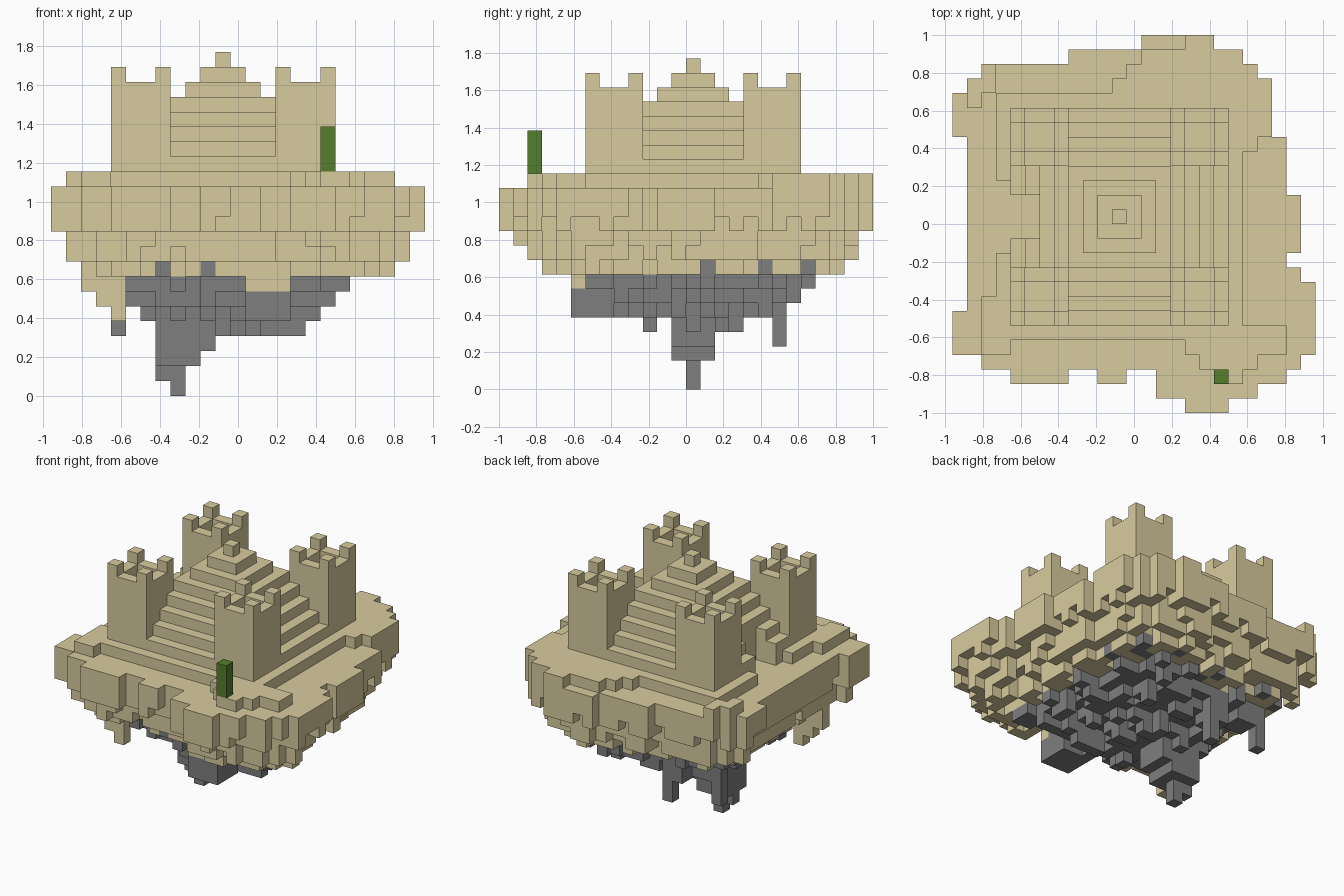
import bpy
import bmesh
import math
import random

random.seed(4)
CELL = 1 / 13

if "Cube" in bpy.data.objects:
    bpy.data.objects.remove(bpy.data.objects["Cube"], do_unlink=True)


def make_material(name, color):
    material = bpy.data.materials.new(name)
    material.diffuse_color = (*color, 1)
    material.use_nodes = True
    shader = material.node_tree.nodes["Principled BSDF"]
    shader.inputs["Base Color"].default_value = (*color, 1)
    return material


sand = make_material("sand", (0.69, 0.60, 0.345))
rock = make_material("grey rock", (0.21, 0.21, 0.21))
leaf = make_material("leaf green", (0.09, 0.205, 0.025))


def to_world(column, row, level):
    return (column * CELL - 12.5 * CELL, row * CELL - 1, level * CELL)


def build_blocks(name, filled, materials, pick=lambda cell: 0):
    """Turn a set of grid cells into one mesh of their exposed faces."""
    bm = bmesh.new()
    corners = {}

    def vertex(point):
        if point not in corners:
            corners[point] = bm.verts.new(to_world(*point))
        return corners[point]

    for cell in sorted(filled):
        for axis in range(3):
            for side in (0, 1):
                neighbour = list(cell)
                neighbour[axis] += 2 * side - 1
                if tuple(neighbour) in filled:
                    continue
                u, v = (axis + 1) % 3, (axis + 2) % 3
                loop = []
                for du, dv in ((0, 0), (1, 0), (1, 1), (0, 1)):
                    point = list(cell)
                    point[axis] += side
                    point[u] += du
                    point[v] += dv
                    loop.append(vertex(tuple(point)))
                face = bm.faces.new(loop if side else loop[::-1])
                face.material_index = pick(cell)
    # Merge flat runs of cells into large clean faces
    bmesh.ops.dissolve_limit(bm, angle_limit=math.radians(1), verts=bm.verts[:],
                             edges=bm.edges[:], delimit={"MATERIAL"})
    mesh = bpy.data.meshes.new(name)
    bm.to_mesh(mesh)
    bm.free()
    for material in materials:
        mesh.materials.append(material)
    obj = bpy.data.objects.new(name, mesh)
    bpy.context.collection.objects.link(obj)
    return obj


def box(x0, x1, y0, y1, z0, z1):
    return {(x, y, z) for x in range(x0, x1) for y in range(y0, y1) for z in range(z0, z1)}


def footprint(spans):
    """Spans are first row, end row, first column, end column."""
    return {(x, y) for y0, y1, x0, x1 in spans for y in range(y0, y1) for x in range(x0, x1)}


# Island outline and its raised terrace
outline = footprint([
    (0, 1, 16, 19), (1, 2, 14, 21), (2, 3, 4, 8), (2, 3, 10, 12), (2, 3, 14, 23),
    (3, 4, 2, 24), (4, 7, 0, 25), (7, 9, 1, 25), (9, 10, 1, 24), (10, 11, 1, 23),
    (11, 15, 1, 24), (15, 19, 1, 23), (19, 22, 0, 22), (22, 23, 1, 22),
    (23, 24, 2, 21), (24, 25, 8, 20), (25, 26, 13, 18)])
terrace = footprint([
    (2, 3, 18, 20), (3, 4, 17, 21), (4, 5, 2, 4), (4, 5, 16, 23), (5, 6, 2, 23),
    (6, 8, 2, 20), (8, 11, 3, 20), (11, 12, 4, 20), (12, 15, 6, 20), (15, 16, 4, 20),
    (16, 18, 3, 20), (18, 19, 3, 21), (19, 22, 3, 22), (22, 23, 11, 22),
    (23, 24, 12, 21), (24, 25, 13, 20), (25, 26, 16, 18),
    (21, 23, 1, 2), (22, 24, 2, 3)])

# Distance of every column from the rim
depth = {}
remaining = set(outline)
ring = 0
while remaining:
    rim = {(x, y) for x, y in remaining
           if any((x + i, y + j) not in remaining for i in (-1, 0, 1) for j in (-1, 0, 1))}
    depth.update({column: ring for column in rim})
    remaining -= rim
    ring += 1

# Ragged underside that deepens toward the middle
UNDERSIDE = [11, 9, 8, 8, 7, 6, 6, 5, 5, 5, 4]
island = set()
rocky_columns = set()
for x, y in sorted(outline):
    d = depth[x, y]
    bottom = UNDERSIDE[min(d, len(UNDERSIDE) - 1)]
    bottom += random.choice((-1, 0, 0, 0, 1)) if d > 2 else random.choice((0, 0, 0, 1))
    top = 15 if (x, y) in terrace else 14
    island |= box(x, x + 1, y, y + 1, max(bottom, 4), top)
    if d > 1 and random.random() < 0.2:
        rocky_columns.add((x, y))

# Hanging rock spikes
island |= box(7, 10, 12, 15, 2, 8) | box(7, 9, 13, 14, 1, 3) | box(8, 9, 13, 14, 0, 2)
island |= box(8, 10, 18, 20, 5, 8) | box(9, 10, 19, 20, 3, 8) | box(10, 11, 12, 15, 3, 8)
island |= box(4, 5, 19, 20, 4, 8) | box(5, 7, 18, 20, 6, 8)
island |= box(13, 16, 5, 8, 5, 8) | box(14, 17, 10, 11, 4, 8)

# Hanging earth along the right side
earth_nubs = box(2, 3, 7, 8, 7, 11) | box(3, 4, 7, 8, 6, 11) | box(4, 5, 7, 8, 5, 11)
island |= earth_nubs


def earth_or_rock(cell):
    x, y, z = cell
    if cell in earth_nubs:
        return 0
    return int(z < 7 or (z == 7 and depth[x, y] > 2) or (z == 8 and (x, y) in rocky_columns))


build_blocks("floating_island", island, [sand, rock], earth_or_rock)

# Stepped pyramid, with an entrance recess on the right side
pyramid = set()
for step in range(8):
    pyramid |= box(4 + step, 19 - step, 6 + step, 21 - step, 15 + step, 16 + step)
pyramid -= box(4, 6, 12, 15, 15, 18)
build_blocks("stepped_pyramid", pyramid, [sand])

# Four corner towers with hollow tops and corner merlons
for x, side in ((4, "right"), (15, "left")):
    for y, end in ((6, "front"), (17, "back")):
        tower = box(x, x + 4, y, y + 4, 15, 21) - box(x + 1, x + 3, y + 1, y + 3, 20, 21)
        for i in (0, 3):
            for j in (0, 3):
                tower.add((x + i, y + j, 21))
        build_blocks(f"{end}_{side}_tower", tower, [sand])

# Lone green plant
build_blocks("plant", box(18, 19, 2, 3, 15, 18), [leaf])
